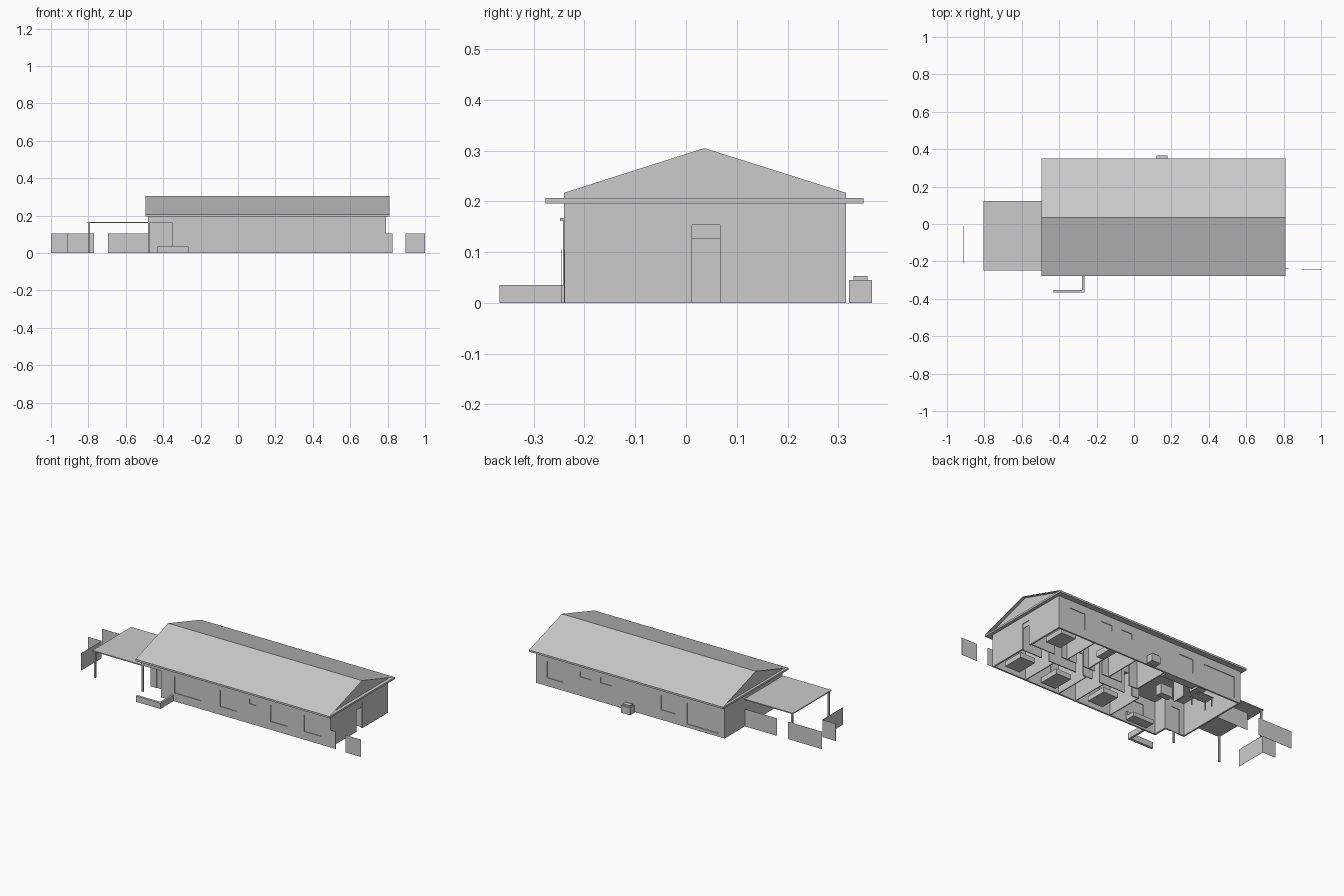
import bpy

if "Cube" in bpy.data.objects:
    bpy.data.objects.remove(bpy.data.objects["Cube"])

X0, X1, Y0, Y1, EAVE = -0.48, 0.79, -0.24, 0.315, 0.197
RIDGE_Y, RIDGE_Z = 0.036, 0.306


def mesh_obj(name, verts, faces):
    me = bpy.data.meshes.new(name)
    me.from_pydata(verts, [], faces)
    ob = bpy.data.objects.new(name, me)
    bpy.context.collection.objects.link(ob)
    return ob


def boxes(name, items):
    """One object made of boxes given as (x0, x1, y0, y1, z0, z1)."""
    verts, faces = [], []
    for x0, x1, y0, y1, z0, z1 in items:
        b = len(verts)
        verts += [(x, y, z) for z in (z0, z1) for x, y in ((x0, y0), (x1, y0), (x1, y1), (x0, y1))]
        faces += [[b + i for i in f] for f in
                  ((3, 2, 1, 0), (4, 5, 6, 7), (0, 1, 5, 4), (1, 2, 6, 5), (2, 3, 7, 6), (3, 0, 4, 7))]
    return mesh_obj(name, verts, faces)


def wall(name, axis, pos, a, b, openings=(), t=0.01, top=EAVE, glaze=True):
    """Wall along an axis, occupying pos..pos+t, with openings (start, end, sill, head)."""
    def seg(s, e, z0, z1, p0=pos, p1=pos + t):
        return (s, e, p0, p1, z0, z1) if axis == 'x' else (p0, p1, s, e, z0, z1)
    parts, panes, cur = [], [], a
    for s, e, sill, head in sorted(openings):
        parts.append(seg(cur, s, 0, top))
        if sill > 0:
            parts.append(seg(s, e, 0, sill))
            if glaze:
                panes.append(seg(s, e, sill, head, pos + t * 0.4, pos + t * 0.6))
        parts.append(seg(s, e, head, top))
        cur = e
    parts.append(seg(cur, b, 0, top))
    boxes(name, parts)
    if panes:
        boxes(name + "_glass", panes)


# Outer walls with windows
wall("front_wall", 'x', Y0, -0.35, X1, [
    (-0.26, -0.08, 0.05, 0.15), (0.047, 0.16, 0.05, 0.15), (0.247, 0.293, 0.12, 0.148),
    (0.387, 0.5, 0.05, 0.15), (0.613, 0.727, 0.05, 0.15)])
wall("back_wall", 'x', Y1 - 0.01, X0, X1, [
    (0.607, 0.713, 0.05, 0.15), (0.42, 0.493, 0.115, 0.148), (0.28, 0.353, 0.115, 0.148),
    (-0.147, -0.053, 0.06, 0.148), (-0.44, -0.227, 0.02, 0.148)])
wall("right_wall", 'y', X1 - 0.01, Y0 + 0.01, Y1 - 0.01, [(0.012, 0.067, 0, 0.155)])
boxes("door_transom", [(X1 - 0.007, X1 - 0.004, 0.012, 0.067, 0.127, 0.155)])
wall("left_wall", 'y', X0, -0.155, Y1 - 0.01)

# Recessed entry porch at the front left corner
wall("porch_back_wall", 'x', -0.155, X0 + 0.01, -0.35, [(-0.44, -0.38, 0, 0.15)])
boxes("front_door", [(-0.44, -0.38, -0.152, -0.148, 0, 0.15)])
wall("porch_side_wall", 'y', -0.35, Y0 + 0.01, -0.145)
boxes("porch_beam", [(X0, -0.35, Y0, Y0 + 0.01, 0.16, EAVE), (X0, X0 + 0.01, Y0, -0.155, 0.16, EAVE)])

# Gable ends, ceiling slab with eaves, and thin roof planes
for side, x in (("left", X0 + 0.001), ("right", X1)):
    prof = [(Y0, EAVE), (Y1, EAVE), (Y1, 0.217), (RIDGE_Y, RIDGE_Z - 0.001), (Y0, 0.217)]
    mesh_obj(side + "_gable", [(x, y, z) for y, z in prof], [range(5)])
boxes("ceiling_and_eaves", [(-0.495, 0.81, -0.277, 0.35, 0.196, 0.207)])
for side, y in (("front", -0.277), ("back", 0.35)):
    mesh_obj(side + "_roof", [(-0.495, y, 0.2071), (0.81, y, 0.2071),
                              (0.81, RIDGE_Y, RIDGE_Z), (-0.495, RIDGE_Y, RIDGE_Z)], [range(4)])

# Carport and posts
boxes("carport_roof", [(-0.805, X0, -0.248, 0.123, 0.161, 0.167)])
boxes("carport_posts", [(x - 0.005, x + 0.005, y - 0.005, y + 0.005, 0, 0.161)
                        for x, y in ((-0.795, -0.237), (-0.795, 0.115), (-0.475, -0.235))])

# Thin fence panels
T = 0.0005
boxes("fence_panels", [(x0, x1, y - T, y + T, 0, 0.105) for x0, x1, y in (
    (-0.695, X0, 0.12), (-1.0, -0.77, 0.12), (-1.0, -0.91, -0.01),
    (X1, 0.825, -0.239), (0.895, 1.0, -0.245))] + [(-0.91 - T, -0.91 + T, -0.21, -0.01, 0, 0.105)])

# Low garden wall and outdoor cooling unit
boxes("garden_wall", [(-0.43, -0.265, -0.367, -0.352, 0, 0.035), (-0.277, -0.265, -0.352, Y0, 0, 0.035)])
boxes("cooling_unit", [(0.12, 0.18, 0.321, 0.366, 0, 0.045), (0.127, 0.173, 0.33, 0.358, 0.045, 0.053)])


# Interior partitions: corridor with doorways, then rooms either side
def doors(xs):
    return [(x, x + 0.05, 0, 0.13) for x in xs]


P = 0.006
wall("corridor_front_wall", 'x', 0.0, -0.03, X1 - 0.01, doors((0.02, 0.245, 0.36, 0.6)), t=P)
wall("corridor_back_wall", 'x', 0.074, 0.04, X1 - 0.01, doors((0.1, 0.29, 0.42, 0.57)), t=P)
for i, x in enumerate((-0.03, 0.21, 0.33, 0.56)):
    wall(f"front_partition_{i}", 'y', x, Y0 + 0.01, 0.0, t=P)
for i, x in enumerate((0.04, 0.24, 0.38, 0.53)):
    wall(f"back_partition_{i}", 'y', x, 0.08, Y1 - 0.01, t=P)
wall("kitchen_partition", 'y', -0.2, 0.1, Y1 - 0.01, doors((0.18,)), t=P)

# Furniture: beds, sofa, table, counters and bath
for i, (x, y) in enumerate(((0.68, 0.2), (0.68, -0.14), (0.42, -0.15), (0.1, -0.14))):
    boxes(f"bed_{i}", [(x - 0.05, x + 0.05, y - 0.065, y + 0.065, 0.01, 0.04)])
boxes("sofa", [(-0.27, -0.13, -0.21, -0.16, 0.005, 0.03), (-0.27, -0.13, -0.22, -0.21, 0.005, 0.055)])
boxes("dining_table", [(-0.39, -0.28, 0.13, 0.2, 0.05, 0.055)] +
      [(x, x + 0.006, y, y + 0.006, 0, 0.05) for x in (-0.385, -0.291) for y in (0.135, 0.189)])
boxes("kitchen_counters", [(-0.18, 0.03, 0.265, 0.305, 0, 0.06), (-0.16, -0.08, 0.09, 0.13, 0, 0.06)])
boxes("bathtub", [(0.39, 0.43, 0.2, 0.3, 0, 0.035)])
